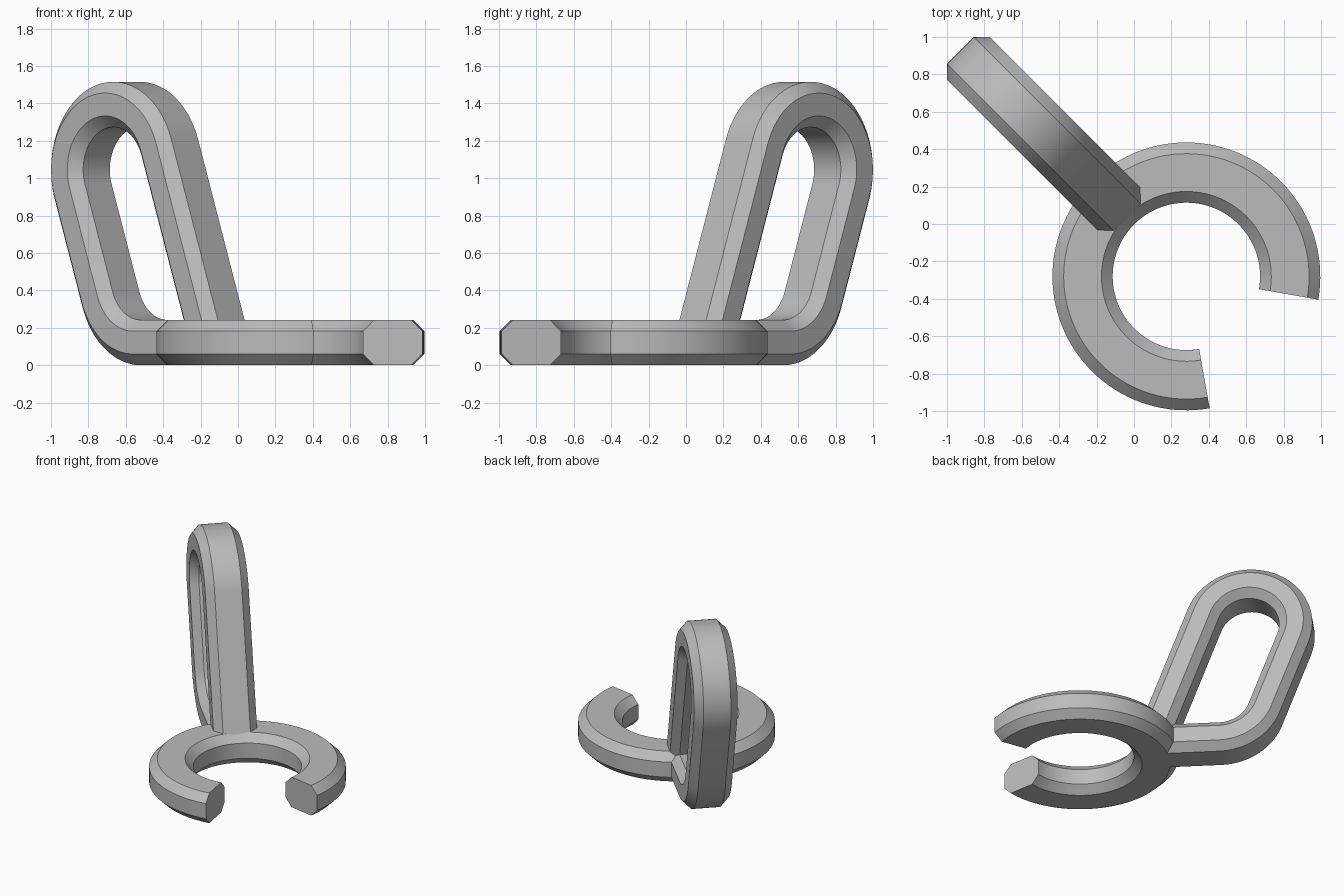
import bpy, bmesh
from math import sin, cos, radians, sqrt
from mathutils import Vector

if "Cube" in bpy.data.objects:
    bpy.data.objects.remove(bpy.data.objects["Cube"])

grey = bpy.data.materials.new("plain grey")
grey.use_nodes = True
colour = (0.5, 0.5, 0.5, 1)
grey.diffuse_color = colour
grey.node_tree.nodes["Principled BSDF"].inputs["Base Color"].default_value = colour

HALF_W, HALF_T, CHAMFER = 0.161, 0.121, 0.06
UP = Vector((0, 0, 1))


def section():
    """Chamfered rectangle, going round once."""
    w, t, c = HALF_W, HALF_T, CHAMFER
    return [(w, c - t), (w, t - c), (w - c, t), (c - w, t),
            (-w, t - c), (-w, c - t), (c - w, -t), (w - c, -t)]


def sweep(name, stations):
    """Carry the section along stations of (centre, width axis, thickness axis)."""
    bm = bmesh.new()
    rings = [[bm.verts.new(p + a * x + b * y) for x, y in section()]
             for p, a, b in stations]
    for r, s in zip(rings, rings[1:]):
        for i in range(len(r)):
            j = (i + 1) % len(r)
            bm.faces.new((r[i], r[j], s[j], s[i]))
    bm.faces.new(rings[0])
    bm.faces.new(rings[-1])
    bmesh.ops.recalc_face_normals(bm, faces=bm.faces)
    mesh = bpy.data.meshes.new(name)
    bm.to_mesh(mesh)
    bm.free()
    mesh.materials.append(grey)
    ob = bpy.data.objects.new(name, mesh)
    bpy.context.collection.objects.link(ob)
    bpy.ops.object.select_all(action="DESELECT")
    ob.select_set(True)
    bpy.context.view_layer.objects.active = ob
    bpy.ops.object.shade_smooth_by_angle(angle=radians(30))
    return ob


# Open ring lying flat, with its gap facing forward and left
centre = Vector((0.28, -0.28, HALF_T))
ring = []
STEPS = 96
for i in range(STEPS + 1):
    angle = radians(-10 + 290 * i / STEPS)
    out = Vector((cos(angle), sin(angle), 0))
    ring.append((centre + out * 0.555, out, UP))
sweep("open_ring", ring)

# Upright loop in the diagonal plane, leaning back by 20 degrees
ALONG = Vector((-1, 1, 0)) / sqrt(2)
ACROSS = Vector((1, 1, 0)) / sqrt(2)
RADIUS = 0.469 - HALF_T
LEAN = 20


def station(u, z, degrees):
    """Loop station a radius away from (u, z) in the given direction."""
    a = radians(degrees)
    out = ALONG * cos(a) + UP * sin(a)
    return (ALONG * u + UP * z + out * RADIUS, ACROSS, out)


def arc(u, z, start, end, steps):
    return [station(u, z, start + (end - start) * i / steps)
            for i in range(steps + 1)]


TOP_U, TOP_Z = 0.843, 1.046
loop = [station(0.24, 0.469, -90)]
loop += arc(0.633, 0.469, -90, -LEAN, 24)
loop += arc(TOP_U, TOP_Z, -LEAN, 180 - LEAN, 56)
# Near leg runs down into the ring
centre_point = loop[-1][0]
drop = (centre_point.z - 0.12) / cos(radians(LEAN))
down = -(ALONG * sin(radians(LEAN)) + UP * cos(radians(LEAN)))
loop.append((centre_point + down * drop, ACROSS, loop[-1][2]))
sweep("upright_loop", loop)
